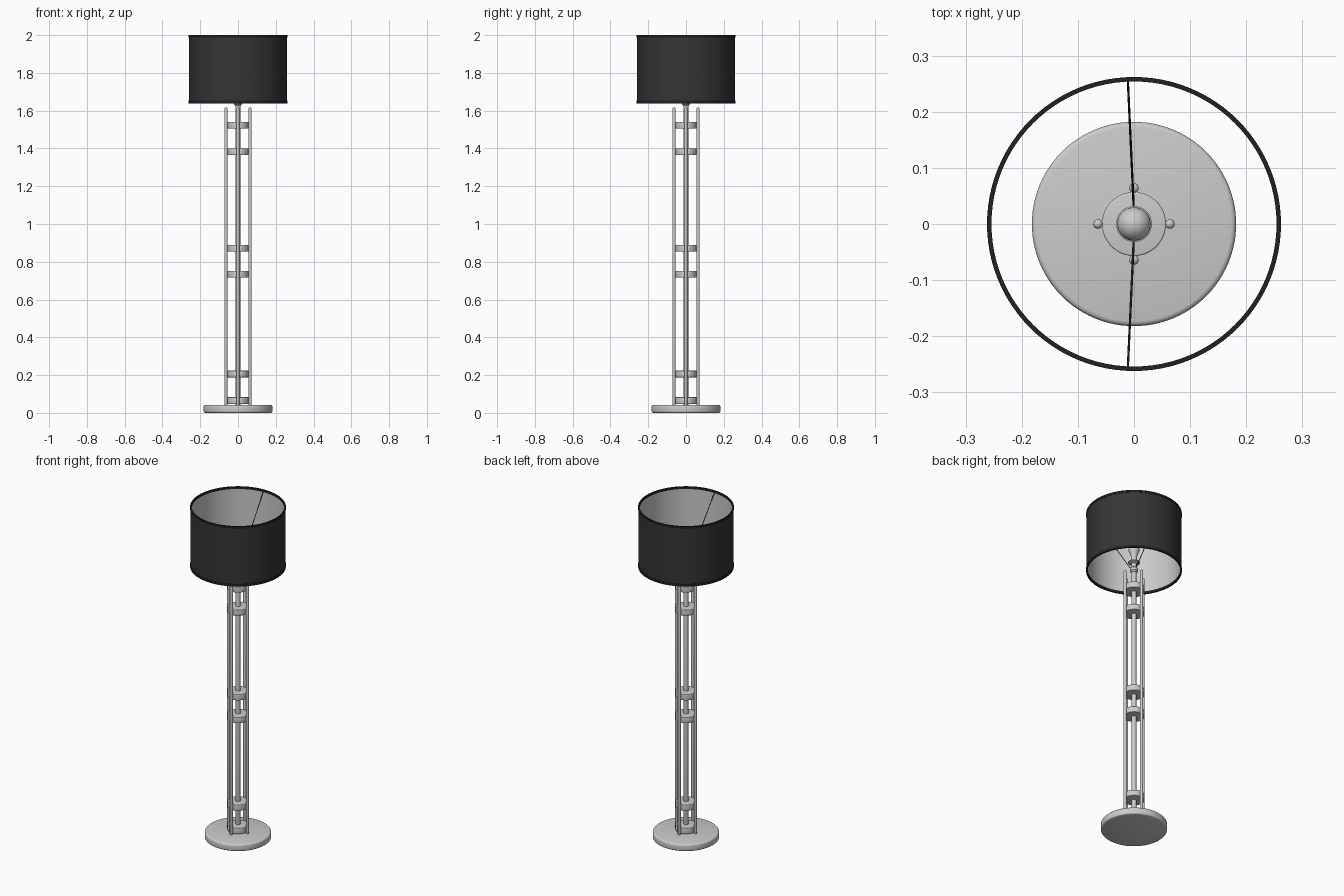
import bpy, math
from mathutils import Vector

if "Cube" in bpy.data.objects:
    bpy.data.objects.remove(bpy.data.objects["Cube"])

dark = bpy.data.materials.new("dark_fabric")
dark.diffuse_color = (0.035, 0.035, 0.035, 1)
dark.use_nodes = True
dark.node_tree.nodes["Principled BSDF"].inputs["Base Color"].default_value = dark.diffuse_color
black = bpy.data.materials.new("black_trim")
black.diffuse_color = (0.015, 0.015, 0.015, 1)
black.use_nodes = True
black.node_tree.nodes["Principled BSDF"].inputs["Base Color"].default_value = black.diffuse_color


def lathe(name, profile, segs=48, loc=(0, 0, 0), mat=None, closed=False):
    """Revolve (radius, z) points about z; points on the axis become poles."""
    verts, rings, faces = [], [], []
    for r, z in profile:
        n = 1 if r == 0 else segs
        rings.append([len(verts) + i for i in range(n)])
        verts += [(r * math.cos(2 * math.pi * i / segs),
                   r * math.sin(2 * math.pi * i / segs), z) for i in range(n)]
    pairs = list(zip(rings, rings[1:]))
    if closed:
        pairs.append((rings[-1], rings[0]))
    for a, b in pairs:
        for i in range(segs):
            j = (i + 1) % segs
            f = [a[i % len(a)], a[j % len(a)], b[j % len(b)], b[i % len(b)]]
            faces.append(list(dict.fromkeys(f)))
    me = bpy.data.meshes.new(name)
    me.from_pydata(verts, [], faces)
    ob = bpy.data.objects.new(name, me)
    ob.location = loc
    bpy.context.collection.objects.link(ob)
    if mat:
        me.materials.append(mat)
    bpy.ops.object.select_all(action='DESELECT')
    ob.select_set(True)
    bpy.context.view_layer.objects.active = ob
    bpy.ops.object.shade_smooth_by_angle(angle=math.radians(40))
    return ob


def disc(name, r, z0, z1, bevel, **kw):
    """Solid round plate with rounded edges."""
    arc = [(bevel * math.sin(math.radians(a)), bevel * (1 - math.cos(math.radians(a))))
           for a in (0, 30, 60, 90)]
    low = [(r - bevel + x, z0 + y) for x, y in arc]
    high = [(r - bevel + x, z1 - y) for x, y in reversed(arc)]
    return lathe(name, [(0, z0)] + low + high + [(0, z1)], **kw)


# Base plate
disc("base", 0.182, 0, 0.042, 0.009, segs=96)

# Central pole and four outer rods with rounded ends
disc("centre_pole", 0.013, 0.04, 1.64, 0.002, segs=24)
for i in range(4):
    a = i * math.pi / 2
    disc(f"outer_rod_{i + 1}", 0.0085, 0.038, 1.618, 0.008, segs=20,
         loc=(0.064 * math.cos(a), 0.064 * math.sin(a), 0))

# Spacer discs in three pairs
for i, z in enumerate((0.065, 0.206, 0.734, 0.872, 1.382, 1.523)):
    disc(f"spacer_disc_{i + 1}", 0.057, z - 0.018, z + 0.018, 0.003, segs=64)

# Lamp holder
lathe("lamp_holder", [(0, 1.628), (0.014, 1.628), (0.022, 1.636), (0.022, 1.652),
                      (0.015, 1.660), (0.015, 1.682), (0.032, 1.688), (0.032, 1.694),
                      (0.017, 1.698), (0.017, 1.715), (0, 1.715)], segs=32)

# Bulb with a tapered neck
bulb = [(0, 1.712), (0.015, 1.712), (0.017, 1.73), (0.024, 1.752)]
bulb += [(0.03 * math.cos(math.radians(t)), 1.77 + 0.03 * math.sin(math.radians(t)))
         for t in range(-15, 90, 15)] + [(0, 1.80)]
lathe("bulb", bulb, segs=32)

# Shade: dark outside, pale lining
lathe("shade", [(0.2545, 1.643), (0.260, 1.643), (0.260, 1.997), (0.2545, 1.997)],
      segs=96, mat=dark)
lining = lathe("shade_lining", [(0.2545, 1.997), (0.2545, 1.643)], segs=96)

# Black trim bands on both rims
for name, z0, z1 in (("lower_trim", 1.638, 1.653), ("upper_trim", 1.987, 2.0)):
    lathe(name, [(0.254, z0), (0.262, z0), (0.262, z1), (0.254, z1)],
          segs=96, mat=black, closed=True)

# Two thin struts holding the shade
for name, s in (("strut_front", -1), ("strut_back", 1)):
    a, b = Vector((0, 0.018 * s, 1.65)), Vector((-0.011, 0.257 * s, 1.99))
    rod = disc(name, 0.002, 0, (b - a).length, 0.0005, segs=10, loc=a, mat=black)
    rod.rotation_euler = (b - a).to_track_quat('Z', 'Y').to_euler()
